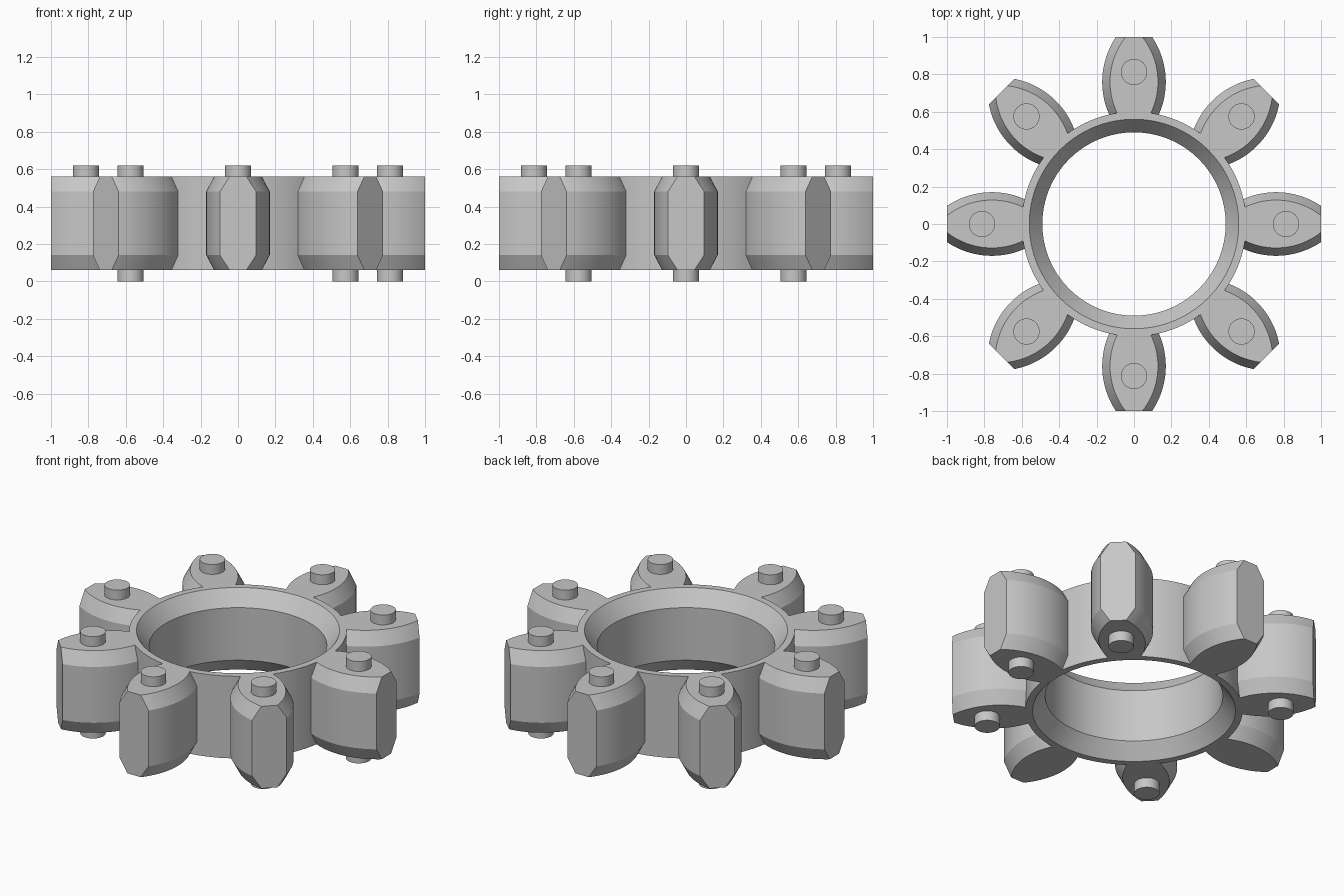
import bpy, bmesh
from math import sin, cos, pi, sqrt, radians
from mathutils import Matrix

if "Cube" in bpy.data.objects:
    bpy.data.objects.remove(bpy.data.objects["Cube"], do_unlink=True)

grey = bpy.data.materials.new("plain grey")
grey.use_nodes = True
grey.diffuse_color = (0.57, 0.57, 0.57, 1)
grey.node_tree.nodes["Principled BSDF"].inputs["Base Color"].default_value = (0.57, 0.57, 0.57, 1)

BOTTOM, TOP = 0.06, 0.56
RING_R, BORE_R, BEVEL_R = 0.6, 0.49, 0.56
TEETH = 8


def finish(bm, name):
    bmesh.ops.recalc_face_normals(bm, faces=bm.faces)
    mesh = bpy.data.meshes.new(name)
    bm.to_mesh(mesh)
    bm.free()
    mesh.materials.append(grey)
    obj = bpy.data.objects.new(name, mesh)
    bpy.context.collection.objects.link(obj)
    bpy.ops.object.select_all(action="DESELECT")
    obj.select_set(True)
    bpy.context.view_layer.objects.active = obj
    bpy.ops.object.shade_smooth_by_angle(angle=radians(25))
    return obj


def bridge(bm, a, b):
    for i in range(len(a)):
        j = (i + 1) % len(a)
        bm.faces.new((a[i], a[j], b[j], b[i]))


# Ring: profile with bevelled bore mouths, turned about z
def make_ring(steps=128, depth=0.09):
    profile = [(RING_R, BOTTOM), (RING_R, TOP), (BEVEL_R, TOP), (BORE_R, TOP - depth),
               (BORE_R, BOTTOM + depth), (BEVEL_R, BOTTOM)]
    bm = bmesh.new()
    loops = [[bm.verts.new((r * cos(2 * pi * k / steps), r * sin(2 * pi * k / steps), z))
              for k in range(steps)] for r, z in profile]
    for a, b in zip(loops, loops[1:] + loops[:1]):
        bridge(bm, a, b)
    finish(bm, "ring")


# Tooth outline along +x: bulged sides, flat tip, root following the ring
def tooth_outline(inset, steps=20):
    radius, centre, half = 0.43 - inset, 0.76, 0.17 - inset

    def width(x):
        return half - radius + sqrt(radius ** 2 - (x - centre) ** 2)

    root = RING_R - 0.004
    x0 = centre
    for _ in range(30):
        x0 = sqrt(root ** 2 - width(x0) ** 2)
    xs = [x0 + (1 - x0) * k / steps for k in range(steps + 1)]
    side = [(x, width(x)) for x in xs]
    w = width(x0)
    arc = [(sqrt(root ** 2 - y * y), y) for y in (-w / 2, 0, w / 2)]
    return side + [(x, -y) for x, y in reversed(side)] + arc


def make_tooth(name, angle):
    bm = bmesh.new()
    drop, inset = 0.08, 0.042
    loops = []
    for z, i in ((BOTTOM, inset), (BOTTOM + drop, 0), (TOP - drop, 0), (TOP, inset)):
        loops.append([bm.verts.new((x, y, z)) for x, y in tooth_outline(i)])
    for a, b in zip(loops, loops[1:]):
        bridge(bm, a, b)
    bm.faces.new(loops[0])
    bm.faces.new(loops[-1])
    bm.transform(Matrix.Rotation(angle, 4, "Z"))
    finish(bm, name)


# Spacer peg: short cylinder standing on a tooth face
def make_peg(name, angle, z0, z1):
    bm = bmesh.new()
    bmesh.ops.create_cone(bm, cap_ends=True, segments=40, radius1=0.07, radius2=0.07, depth=z1 - z0)
    bm.transform(Matrix.Translation((0.813 * cos(angle), 0.813 * sin(angle), (z0 + z1) / 2)))
    finish(bm, name)


make_ring()
for k in range(TEETH):
    turn = 2 * pi * k / TEETH
    make_tooth(f"tooth_{k + 1}", turn)
    make_peg(f"upper_peg_{k + 1}", turn, TOP - 0.01, 0.62)
    # Lower pegs: the diagonal teeth and the +x tooth only
    if k % 2 == 1 or k == 0:
        make_peg(f"lower_peg_{k + 1}", turn, 0, BOTTOM + 0.01)
